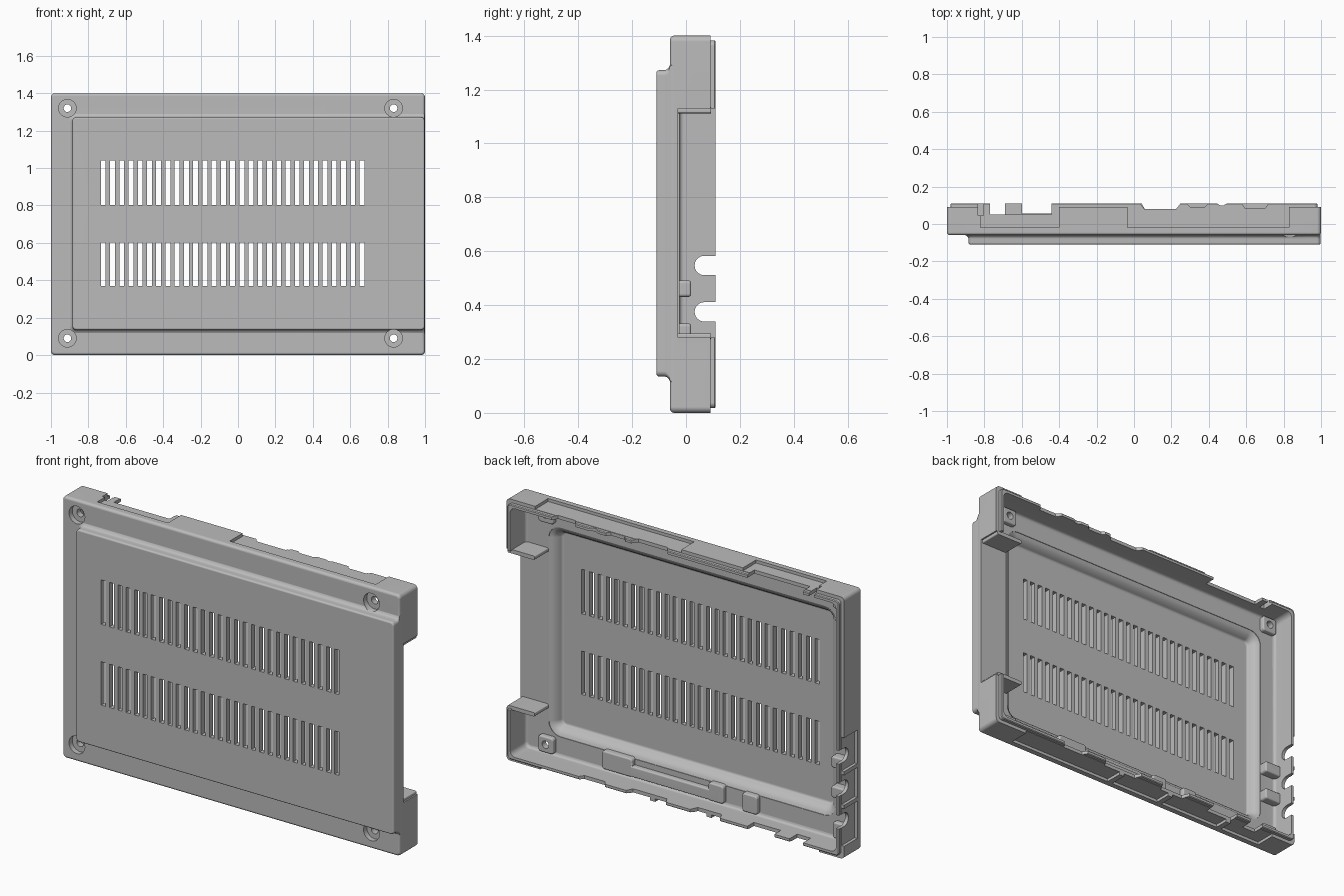
import bpy, bmesh, math

cube = bpy.data.objects.get("Cube")
if cube:
    bpy.data.objects.remove(cube, do_unlink=True)

plastic = bpy.data.materials.new("grey_plastic")
plastic.use_nodes = True
colour = (0.5, 0.5, 0.5, 1)
plastic.diffuse_color = colour
plastic.node_tree.nodes["Principled BSDF"].inputs["Base Color"].default_value = colour


def finish(bm, name):
    bmesh.ops.recalc_face_normals(bm, faces=bm.faces)
    mesh = bpy.data.meshes.new(name)
    bm.to_mesh(mesh)
    bm.free()
    mesh.materials.append(plastic)
    obj = bpy.data.objects.new(name, mesh)
    bpy.context.collection.objects.link(obj)
    return obj


def bridge(bm, rings):
    for a, b in zip(rings, rings[1:]):
        for i in range(len(a)):
            j = (i + 1) % len(a)
            bm.faces.new((a[i], a[j], b[j], b[i]))
    bm.faces.new(rings[0])
    bm.faces.new(rings[-1])


def loft(name, rect, radius, steps, max_x=2, seg=6):
    """Rounded rectangle swept along y; each step is (y, outward growth)."""
    x0, x1, z0, z1 = rect
    bm = bmesh.new()
    rings = []
    for y, g in steps:
        r = max(radius + g, 0.004)
        corners = ((x1 + g - r, z1 + g - r), (x0 - g + r, z1 + g - r),
                   (x0 - g + r, z0 - g + r), (x1 + g - r, z0 - g + r))
        ring = []
        for q, (cx, cz) in enumerate(corners):
            for k in range(seg + 1):
                a = math.pi / 2 * (q + k / seg)
                ring.append(bm.verts.new((min(cx + r * math.cos(a), max_x), y, cz + r * math.sin(a))))
        rings.append(ring)
    bridge(bm, rings)
    return finish(bm, name)


def prisms(name, profiles, axis, lo, hi):
    """Profiles in the two other axes (x,y / z,y / x,z), extruded along axis."""
    place = {"z": lambda u, v, w: (u, v, w), "x": lambda u, v, w: (w, v, u),
             "y": lambda u, v, w: (u, w, v)}[axis]
    bm = bmesh.new()
    for p in profiles:
        bridge(bm, [[bm.verts.new(place(u, v, w)) for u, v in p] for w in (lo, hi)])
    return finish(bm, name)


def box(u0, u1, v0, v1):
    return [(u0, v0), (u1, v0), (u1, v1), (u0, v1)]


def circle(cx, cz, r, n=32):
    return [(cx + r * math.cos(i * math.tau / n), cz + r * math.sin(i * math.tau / n)) for i in range(n)]


def dip(u0, u1, depth, slope=0.02):
    return [(u0, 0.112), (u0 + slope, depth), (u1 - slope, depth), (u1, 0.112), (u1, 0.2), (u0, 0.2)]


def combine(target, tool, operation):
    mod = target.modifiers.new("join", "BOOLEAN")
    mod.operation = operation
    mod.solver = "EXACT"
    mod.object = tool
    bpy.context.view_layer.objects.active = target
    bpy.ops.object.modifier_apply(modifier=mod.name)
    bpy.data.objects.remove(tool, do_unlink=True)


def add(tool):
    combine(shell, tool, "UNION")


def cut(tool):
    combine(shell, tool, "DIFFERENCE")


# Outer body: flange, raised front panel, mating lip
shell = loft("case_shell", (-1, 1, 0, 1.4), 0.022,
             [(-0.06, -0.014), (-0.057, -0.007), (-0.052, -0.002), (-0.045, 0), (0.09, 0)])
add(loft("front_panel", (-0.885, 0.998, 0.135, 1.272), 0.02,
         [(-0.11, -0.009), (-0.108, -0.004), (-0.104, -0.001), (-0.098, 0), (-0.078, 0),
          (-0.07, 0.003), (-0.064, 0.009), (-0.061, 0.016), (-0.055, 0.024), (-0.035, 0.024)], 0.998))
add(loft("mating_lip", (-0.982, 0.982, 0.018, 1.382), 0.02, [(0.07, 0), (0.106, 0), (0.11, -0.004)]))

# Hollow interior with a deeper pocket behind the panel
cut(loft("cavity", (-0.965, 0.965, 0.035, 1.365), 0.03,
         [(-0.025, -0.016), (-0.022, -0.007), (-0.016, -0.002), (-0.008, 0), (0.2, 0)]))
cut(loft("panel_pocket", (-0.83, 0.79, 0.18, 1.22), 0.03,
         [(-0.08, -0.014), (-0.077, -0.006), (-0.072, -0.001), (-0.065, 0), (-0.052, 0.008),
          (-0.042, 0.016), (-0.034, 0.026), (-0.028, 0.04), (0.01, 0.042)]))

# Large side opening, then the shelves closing the two corner compartments
cut(prisms("side_opening", [box(0.28, 1.13, -0.03, 0.2)], "x", 0.834, 1.2))
for z0 in (0.274, 1.112):
    add(loft("corner_shelf", (0.832, 0.992, z0, z0 + 0.021), 0.006, [(-0.04, 0), (0.092, 0)], seg=3))

# Screw bosses in the corners
screws = [(x, z) for x in (-0.912, 0.832) for z in (0.09, 1.32)]
soft = [(-0.04, 0), (-0.006, 0), (-0.001, -0.003), (0.001, -0.008)]
for x, z in screws:
    add(loft("screw_boss", (x - 0.045, x + 0.045, z - 0.045, z + 0.042), 0.015, soft))

# Raised supports on the lower floor and beside the end wall
for rect in ((0.32, 0.5, 0.05, 0.148), (-0.15, 0.34, 0.052, 0.11),
             (-0.22, -0.13, 0.05, 0.146), (-0.42, -0.33, 0.045, 0.144)):
    add(loft("floor_support", rect, 0.015, soft, seg=4))
for z0 in (0.27, 0.43):
    add(loft("end_support", (-0.975, -0.87, z0, z0 + 0.062), 0.012,
             [(-0.04, 0), (0.01, 0), (0.016, -0.003), (0.019, -0.008)], seg=4))

# Screw holes with counterbores
cut(prisms("counterbores", [circle(x, z, 0.047) for x, z in screws], "y", -0.2, -0.032))
cut(prisms("screw_holes", [circle(x, z, 0.02) for x, z in screws], "y", -0.2, 0.05))

# Two rows of ventilation slots
cut(prisms("vent_slots", [box(-0.7335 + i * 0.0494, -0.7075 + i * 0.0494, z0, z1)
                          for i in range(29) for z0, z1 in ((0.37, 0.602), (0.802, 1.04))], "y", -0.2, 0.0))

# Shallow recesses in the outer rim, leaving ribs between them
cut(prisms("top_recesses", [box(-0.82, -0.40, -0.02, 0.2), box(-0.035, 0.83, -0.02, 0.2)],
           "z", 1.384, 1.5))
cut(prisms("bottom_recesses", [box(a, b, -0.02, 0.2) for a, b in
                               ((-0.85, -0.6), (-0.57, -0.2), (-0.17, 0.13), (0.16, 0.8))],
           "z", -0.1, 0.016))
cut(prisms("end_recesses", [box(a, b, -0.02, 0.2) for a, b in
                            ((0.07, 0.27), (0.29, 0.45), (0.47, 0.65))], "x", -1.2, -0.984))

# Connector gaps along the rims
cut(prisms("top_gaps", [box(-0.77, -0.44, 0.05, 0.2), box(-0.835, -0.805, 0.045, 0.2),
                        dip(0.03, 0.25, 0.08, 0.025), dip(0.28, 0.40, 0.092),
                        dip(0.44, 0.5, 0.1), dip(0.575, 0.72, 0.083)], "z", 1.33, 1.5))
cut(prisms("bottom_gaps", [box(-0.77, -0.69, 0.045, 0.2), box(-0.6, -0.44, 0.055, 0.2),
                           dip(-0.28, -0.1, 0.07), dip(0.04, 0.28, 0.075), dip(0.4, 0.56, 0.085)],
           "z", -0.1, 0.06))


def round_notch(z, r=0.036, y=0.068, n=14):
    arc = [(z + r * math.cos(math.pi + math.pi * i / n), y + r * math.sin(math.pi + math.pi * i / n))
           for i in range(n + 1)]
    return arc + [(z + r, 0.2), (z - r, 0.2)]


cut(prisms("end_notches", [round_notch(z) for z in (0.2, 0.375, 0.547)], "x", -1.2, -0.93))

# Shading
bpy.ops.object.select_all(action="DESELECT")
shell.select_set(True)
bpy.context.view_layer.objects.active = shell
shell.data.materials.clear()
shell.data.materials.append(plastic)
for p in shell.data.polygons:
    p.material_index = 0
bpy.ops.object.shade_smooth_by_angle(angle=math.radians(40))
weighted = shell.modifiers.new("weighted_normals", "WEIGHTED_NORMAL")
weighted.keep_sharp = True
